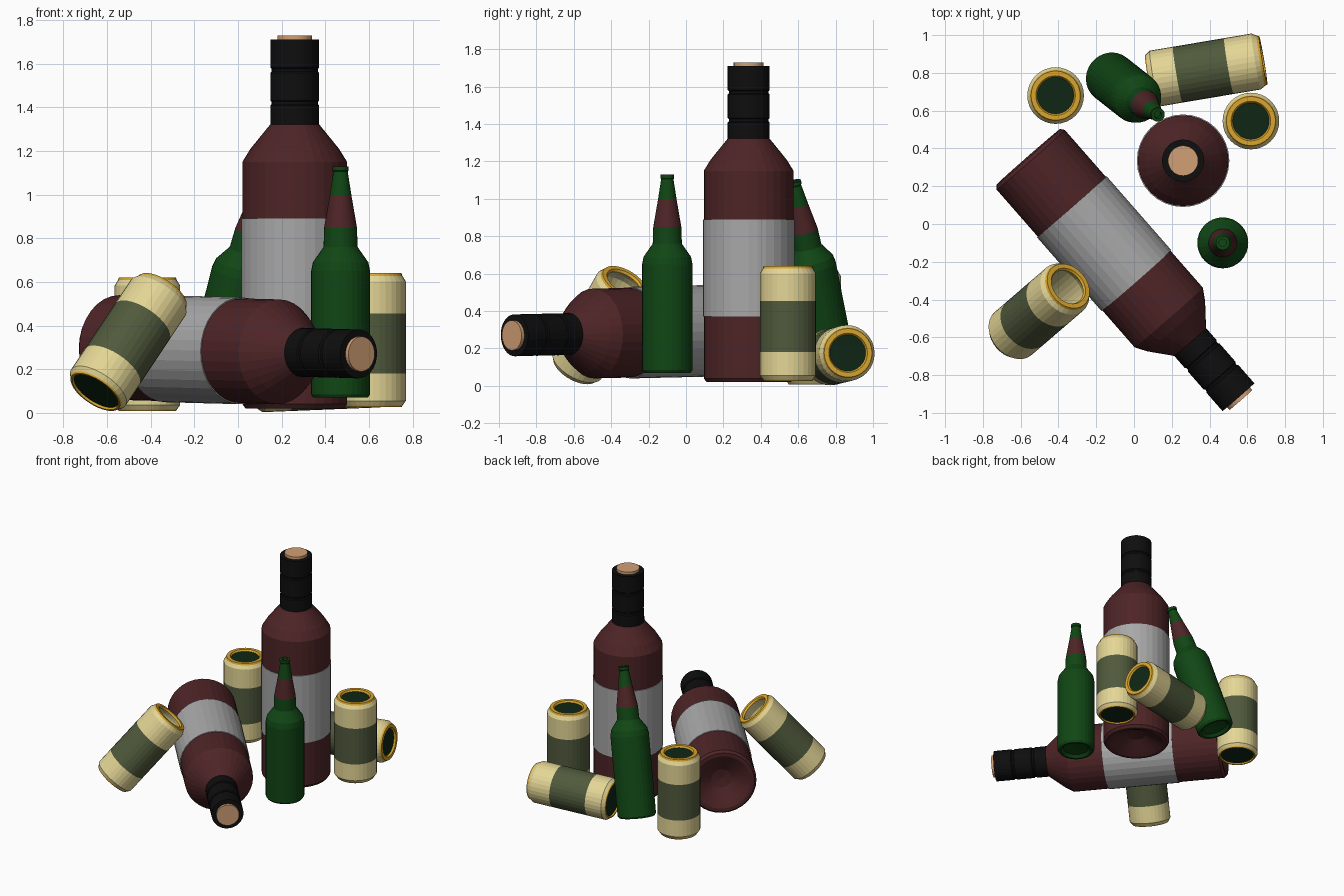
import bpy
import bmesh
import math
from mathutils import Vector, Matrix

SIDES = 32

cube = bpy.data.objects.get("Cube")
if cube:
    bpy.data.objects.remove(cube, do_unlink=True)


def material(name, red, green, blue):
    """Flat material from display-space 0-255 values, stored as linear."""
    colour = [(c / 255 / 12.92) if c < 11 else ((c / 255 + 0.055) / 1.055) ** 2.4
              for c in (red, green, blue)] + [1]
    mat = bpy.data.materials.new(name)
    mat.use_nodes = True
    mat.diffuse_color = colour
    shader = mat.node_tree.nodes["Principled BSDF"]
    shader.inputs["Base Color"].default_value = colour
    shader.inputs["Roughness"].default_value = 0.8
    return mat


wine_red = material("wine red", 78, 36, 38)
label_grey = material("label grey", 168, 168, 168)
foil_black = material("foil black", 14, 14, 14)
cork_tan = material("cork tan", 210, 160, 118)
bottle_green = material("bottle green", 16, 70, 20)
cream = material("cream", 228, 214, 150)
olive = material("olive", 80, 90, 60)
gold = material("gold", 218, 166, 46)
lid_green = material("dark lid green", 14, 38, 20)


def lathe(name, mat, profile, place):
    """Spin a (radius, height) profile, listed upwards on the outside."""
    bm = bmesh.new()
    rings = []
    for radius, height in profile:
        if radius == 0:
            rings.append([bm.verts.new((0, 0, height))] * SIDES)
            continue
        ring = []
        for i in range(SIDES):
            angle = math.tau * i / SIDES
            ring.append(bm.verts.new((radius * math.cos(angle), radius * math.sin(angle), height)))
        rings.append(ring)
    for low, high in zip(rings, rings[1:]):
        for i in range(SIDES):
            j = (i + 1) % SIDES
            corners = [low[i], low[j], high[j], high[i]]
            bm.faces.new(list(dict.fromkeys(corners)))
    mesh = bpy.data.meshes.new(name)
    bm.to_mesh(mesh)
    bm.free()
    mesh.materials.append(mat)
    obj = bpy.data.objects.new(name, mesh)
    obj.matrix_world = place
    bpy.context.scene.collection.objects.link(obj)


def placement(base, direction=(0, 0, 1)):
    """Matrix that stands a part on base with its axis along direction."""
    turn = Vector(direction).to_track_quat('Z', 'Y').to_matrix().to_4x4()
    return Matrix.Translation(base) @ turn


def wine_bottle(name, place):
    # glass with a dimpled base
    lathe(name + "_glass", wine_red, [
        (0, .08), (.07, .07), (.17, .015), (.2, 0), (.225, 0), (.24, .02),
        (.24, 1.13), (.203, 1.19), (.112, 1.302), (0, 1.302)], place)
    # paper label wrapped round the body
    lathe(name + "_label", label_grey, [
        (.238, .35), (.245, .35), (.245, .87), (.238, .87)], place)
    # foil neck with two grooves
    neck = [(.09, 1.3), (.112, 1.3)]
    for groove in (1.4, 1.55):
        neck += [(.112, groove - .012), (.106, groove - .006),
                 (.106, groove + .006), (.112, groove + .012)]
    neck += [(.112, 1.69), (.078, 1.69)]
    lathe(name + "_foil", foil_black, neck, place)
    lathe(name + "_cork", cork_tan, [(.08, 1.65), (.08, 1.71), (0, 1.71)], place)


def beer_bottle(name, place):
    # body and shoulder
    lathe(name + "_body", bottle_green, [
        (0, .03), (.09, .02), (.11, 0), (.125, 0), (.135, .015),
        (.135, .58), (.127, .62), (.078, .69), (.075, .78)], place)
    # coloured neck band
    lathe(name + "_neck_band", wine_red, [(.075, .78), (.05, .925)], place)
    # neck tip, lip and mouth
    lathe(name + "_neck", bottle_green, [
        (.05, .925), (.033, 1.035), (.037, 1.04), (.037, 1.06),
        (.02, 1.06), (.02, 1.03), (0, 1.03)], place)


def can(name, place, is_open=False):
    # bottom disc and its rim
    lathe(name + "_bottom", lid_green, [(0, .01), (.118, .01)], place)
    lathe(name + "_bottom_rim", gold, [(.118, .01), (.122, 0), (.131, 0), (.135, .007)], place)
    # painted wall in three bands
    lathe(name + "_lower_wall", cream, [(.135, .007), (.15, .028), (.15, .153)], place)
    lathe(name + "_band", olive, [(.15, .153), (.15, .428)], place)
    lathe(name + "_upper_wall", cream, [(.15, .428), (.15, .575), (.135, .6)], place)
    # top rim, then a lid or a hollow inside
    lathe(name + "_top_rim", gold, [
        (.135, .6), (.13, .613), (.105, .613), (.097, .6)], place)
    if is_open:
        lathe(name + "_inside", cream, [
            (.097, .6), (.12, .57), (.14, .53), (.14, .03), (0, .03)], place)
    else:
        lathe(name + "_lid", lid_green, [(.097, .6), (0, .6)], place)


# wine bottles
wine_bottle("standing_wine_bottle", placement((.26, .335, .02)))
wine_bottle("lying_wine_bottle", placement((-.56, .355, .3), (1.12, -1.28, -.03)))

# beer bottles
beer_bottle("standing_beer_bottle", placement((.47, -.1, .07)))
beer_bottle("leaning_beer_bottle", placement((-.127, .778, .085), (.254, -.2, 1.01)))

# cans
can("left_can", placement((.619, .545, .027)))
can("right_can", placement((-.415, .68, .008)))
can("lying_can", placement((.08, .765, .152), (.98, .165, .04)))
can("open_can", placement((-.654, -.592, .095), (.5, .43, .75)), is_open=True)
